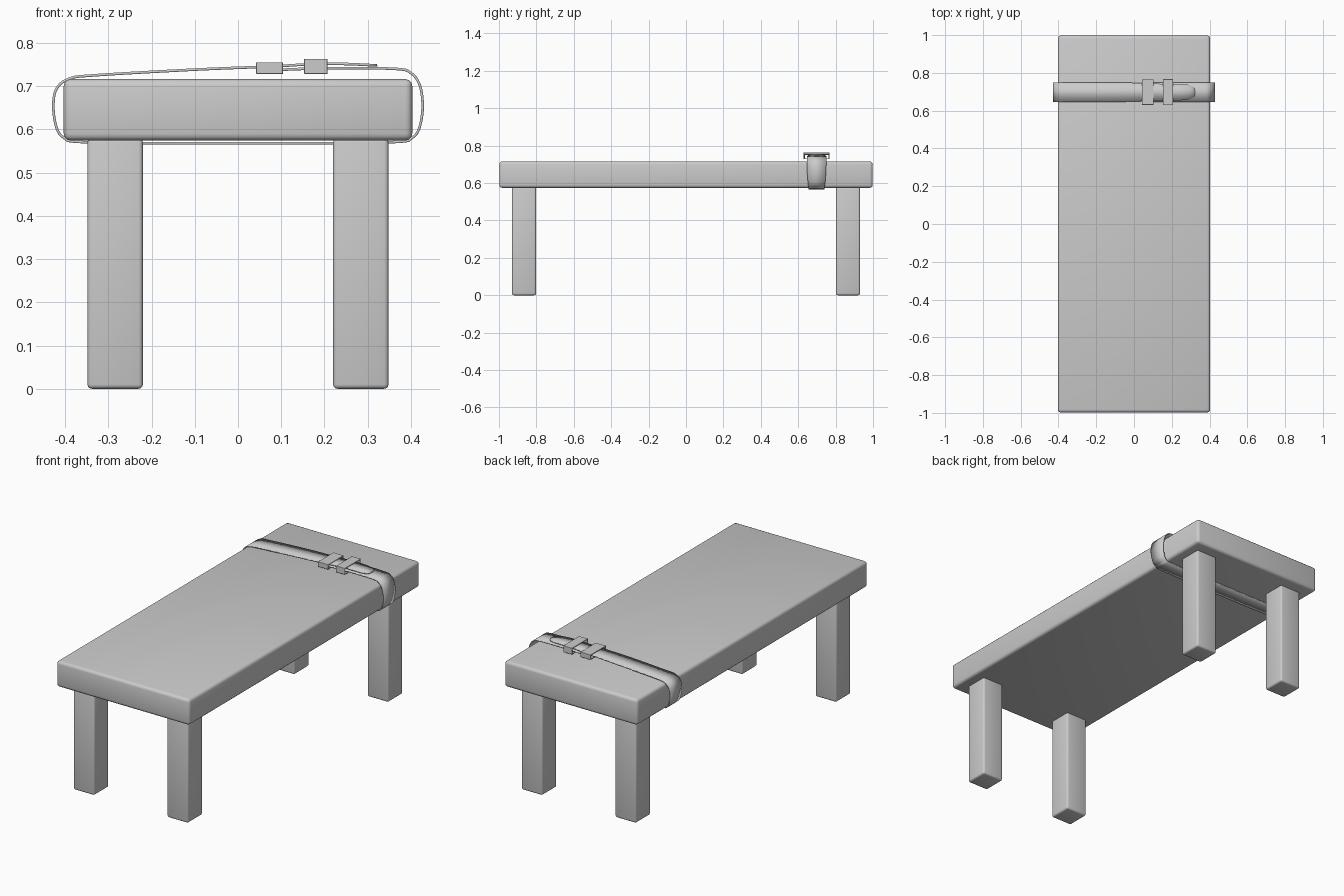
import bpy, bmesh
from mathutils import Vector

cube = bpy.data.objects.get("Cube")
if cube:
    bpy.data.objects.remove(cube, do_unlink=True)

STRAP_Y = 0.698


def make_object(name, bm):
    bmesh.ops.recalc_face_normals(bm, faces=bm.faces)
    mesh = bpy.data.meshes.new(name)
    bm.to_mesh(mesh)
    bm.free()
    obj = bpy.data.objects.new(name, mesh)
    bpy.context.collection.objects.link(obj)
    return obj


def rounded_box(name, low, high, radius):
    low, high = Vector(low), Vector(high)
    bm = bmesh.new()
    bmesh.ops.create_cube(bm, size=1)
    bmesh.ops.scale(bm, vec=high - low, verts=bm.verts)
    bmesh.ops.translate(bm, vec=(low + high) / 2, verts=bm.verts)
    bmesh.ops.bevel(bm, geom=bm.edges[:], offset=radius, segments=3,
                    profile=0.5, affect='EDGES')
    obj = make_object(name, bm)
    obj.data.shade_smooth()
    return obj


def smooth_path(points, steps):
    """Catmull-Rom curve through (x, z, half width) points."""
    pts = [Vector(p) for p in points]
    pts = [pts[0]] + pts + [pts[-1]]
    path = []
    for a, b, c, d in zip(pts, pts[1:], pts[2:], pts[3:]):
        for i in range(steps):
            t = i / steps
            path.append(b + (c - a) * t / 2
                        + (a * 2 - b * 5 + c * 4 - d) * t * t / 2
                        + (b * 3 - a - c * 3 + d) * t ** 3 / 2)
    return path + [pts[-1]]


def ribbon(name, points, thickness):
    bm = bmesh.new()
    rows = [[bm.verts.new((x, STRAP_Y + side * half, z)) for side in (-1, 1)]
            for x, z, half in smooth_path(points, 5)]
    for a, b in zip(rows, rows[1:]):
        bm.faces.new((a[0], a[1], b[1], b[0]))
    obj = make_object(name, bm)
    solid = obj.modifiers.new("thickness", 'SOLIDIFY')
    solid.thickness = thickness
    solid.offset = 0
    return obj


def loop_band(name, x0, x1, z0, z1, half, wall):
    """Flat rectangular ring around the strap, open along x."""
    bm = bmesh.new()
    rings = []
    for x in (x0, x1):
        for inset in (0, wall):
            y, lo, hi = half - inset, z0 + inset, z1 - inset
            rings.append([bm.verts.new((x, STRAP_Y + s, z)) for s, z in
                          ((-y, lo), (y, lo), (y, hi), (-y, hi))])
    out0, in0, out1, in1 = rings
    for a, b in ((out0, out1), (in0, in1), (out0, in0), (out1, in1)):
        for i in range(4):
            j = (i + 1) % 4
            bm.faces.new((a[i], a[j], b[j], b[i]))
    obj = make_object(name, bm)
    bevel = obj.modifiers.new("soft_edges", 'BEVEL')
    bevel.width = 0.0015
    bevel.segments = 2
    return obj


# Table top and four legs
rounded_box("table_top", (-0.403, -0.998, 0.574), (0.403, 0.998, 0.716), 0.016)
for sx, side in ((-1, "right"), (1, "left")):
    for sy, end in ((-1, "front"), (1, "back")):
        cx, cy = sx * 0.284, sy * 0.866
        rounded_box(f"{end}_{side}_leg", (cx - 0.064, cy - 0.064, 0),
                    (cx + 0.064, cy + 0.064, 0.58), 0.01)

# Strap: pointed tongue, over the top, around the underside and back
wide, slim = 0.052, 0.043
strap_points = [
    (0.322, 0.748, 0.012), (0.316, 0.748, 0.026), (0.295, 0.749, 0.037),
    (0.25, 0.751, slim), (0.18, 0.751, slim), (0.07, 0.745, 0.047),
    (-0.1, 0.738, wide), (-0.33, 0.725, wide), (-0.39, 0.717, wide),
    (-0.42, 0.693, wide), (-0.427, 0.65, 0.05), (-0.419, 0.602, 0.046),
    (-0.402, 0.58, slim), (-0.37, 0.571, slim), (-0.2, 0.568, slim),
    (0.2, 0.568, slim), (0.37, 0.571, slim), (0.402, 0.58, slim),
    (0.419, 0.602, 0.046), (0.427, 0.65, 0.05), (0.421, 0.7, wide),
    (0.4, 0.73, wide), (0.36, 0.74, wide), (0.2, 0.741, wide),
    (0.06, 0.736, wide)]
strap = ribbon("strap", strap_points, 0.006)

# Two loops holding the strap
buckle = loop_band("strap_buckle", 0.042, 0.104, 0.728, 0.755, 0.067, 0.004)
keeper = loop_band("strap_keeper", 0.153, 0.207, 0.728, 0.763, 0.069, 0.004)

for obj in (strap, buckle, keeper):
    bpy.ops.object.select_all(action='DESELECT')
    obj.select_set(True)
    bpy.context.view_layer.objects.active = obj
    bpy.ops.object.shade_smooth_by_angle(angle=0.6)
